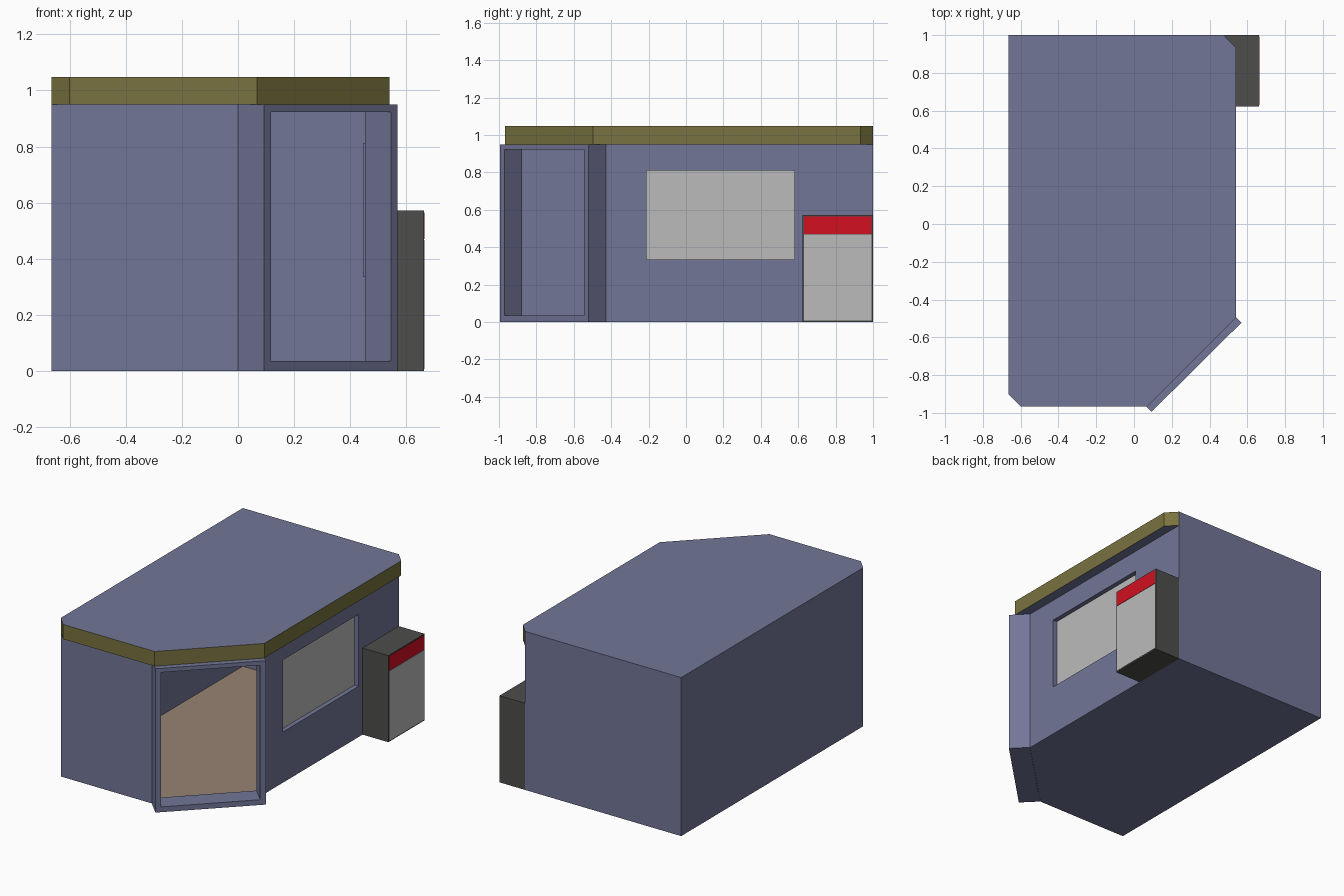
import bpy, bmesh
from mathutils import Vector

if "Cube" in bpy.data.objects:
    bpy.data.objects.remove(bpy.data.objects["Cube"])


def mat(name, r, g, b):
    m = bpy.data.materials.new(name)
    m.diffuse_color = (r, g, b, 1)
    m.use_nodes = True
    m.node_tree.nodes["Principled BSDF"].inputs["Base Color"].default_value = m.diffuse_color
    return m


BLUE = mat("blue_wall", 0.17, 0.18, 0.31)
OLIVE = mat("olive_trim", 0.19, 0.17, 0.05)
GREY = mat("light_grey", 0.50, 0.50, 0.50)
DARK = mat("dark_grey", 0.075, 0.075, 0.07)
RED = mat("red", 0.65, 0.005, 0.015)
TAN = mat("tan_floor", 0.31, 0.23, 0.17)


def finish(name, bm, mats):
    bmesh.ops.remove_doubles(bm, verts=bm.verts, dist=1e-5)
    me = bpy.data.meshes.new(name)
    bm.to_mesh(me)
    bm.free()
    for m in mats:
        me.materials.append(m)
    ob = bpy.data.objects.new(name, me)
    bpy.context.collection.objects.link(ob)
    return ob


def face(bm, pts, mi=0):
    f = bm.faces.new([bm.verts.new(p) for p in pts])
    f.material_index = mi


def wall(bm, a, b, z0, z1, mi=0):
    face(bm, [(*a, z0), (*b, z0), (*b, z1), (*a, z1)], mi)


def box(name, lo, hi, m):
    bm = bmesh.new()
    bmesh.ops.create_cube(bm, size=1)
    lo, hi = Vector(lo), Vector(hi)
    for v in bm.verts:
        v.co = Vector([(lo[i] + hi[i]) / 2 + v.co[i] * (hi[i] - lo[i]) for i in range(3)])
    return finish(name, bm, [m])


def framed_wall(name, a, b, hole, height, depth, sides):
    """Upright wall from a to b with a rectangular hole and inward reveals."""
    bm = bmesh.new()
    a, b = Vector((*a, 0)), Vector((*b, 0))
    u = (b - a).normalized()
    inward = Vector((-u.y, u.x, 0)) * depth
    length = (b - a).length

    def corners(u0, u1, z0, z1):
        return [a + u * s + Vector((0, 0, z)) for s, z in ((u0, z0), (u1, z0), (u1, z1), (u0, z1))]

    outer, inner = corners(0, length, 0, height), corners(*hole)
    for i in range(4):
        j = (i + 1) % 4
        face(bm, [outer[i], outer[j], inner[j], inner[i]])
        face(bm, [inner[i], inner[j], inner[j] + inward, inner[i] + inward])
        if sides:
            face(bm, [outer[j], outer[i], outer[i] + inward, outer[j] + inward])
    return finish(name, bm, [BLUE])


# Building shell and floor
base = [(-0.665, 1), (-0.665, -0.9), (0, -0.9), (0.475, -0.43), (0.475, 1)]
bm = bmesh.new()
wall(bm, base[0], base[1], 0, 0.95)
wall(bm, base[1], base[2], 0, 0.95)
wall(bm, base[4], base[0], 0, 0.95)
face(bm, [(x, y, 0) for x, y in reversed(base)])
finish("building_walls", bm, [BLUE])
bm = bmesh.new()
face(bm, [(x, y, 0.002) for x, y in base])
finish("interior_floor", bm, [TAN])

# Right wall with recessed window
framed_wall("window_wall", (0.475, -0.43), (0.475, 1), (0.22, 1.01, 0.335, 0.81), 0.95, 0.03, False)
bm = bmesh.new()
wall(bm, (0.445, -0.21), (0.445, 0.58), 0.335, 0.81)
finish("window_pane", bm, [GREY])

# Projecting corner entrance
framed_wall("entrance_frame", (0.093, -0.994), (0.569, -0.522), (0.034, 0.636, 0.035, 0.923), 0.95, 0.131, True)

# Roof slab: olive fascia on the overhanging edges only
roof = [(-0.665, 1), (-0.665, -0.9), (-0.6, -0.967), (0.068, -0.967),
        (0.54, -0.497), (0.54, 0.932), (0.475, 1)]
bm = bmesh.new()
for i, p in enumerate(roof):
    wall(bm, p, roof[(i + 1) % len(roof)], 0.95, 1.047, 0 if i in (0, 6) else 1)
face(bm, [(x, y, 1.047) for x, y in roof])
face(bm, [(x, y, 0.95) for x, y in reversed(roof)])
finish("roof", bm, [BLUE, OLIVE])

# Vending cabinet beside the wall
box("cabinet_body", (0.475, 0.622, 0), (0.663, 1.0, 0.572), DARK)
box("cabinet_front_panel", (0.655, 0.63, 0.008), (0.665, 0.992, 0.467), GREY)
box("cabinet_header_panel", (0.655, 0.63, 0.47), (0.665, 0.992, 0.565), RED)
